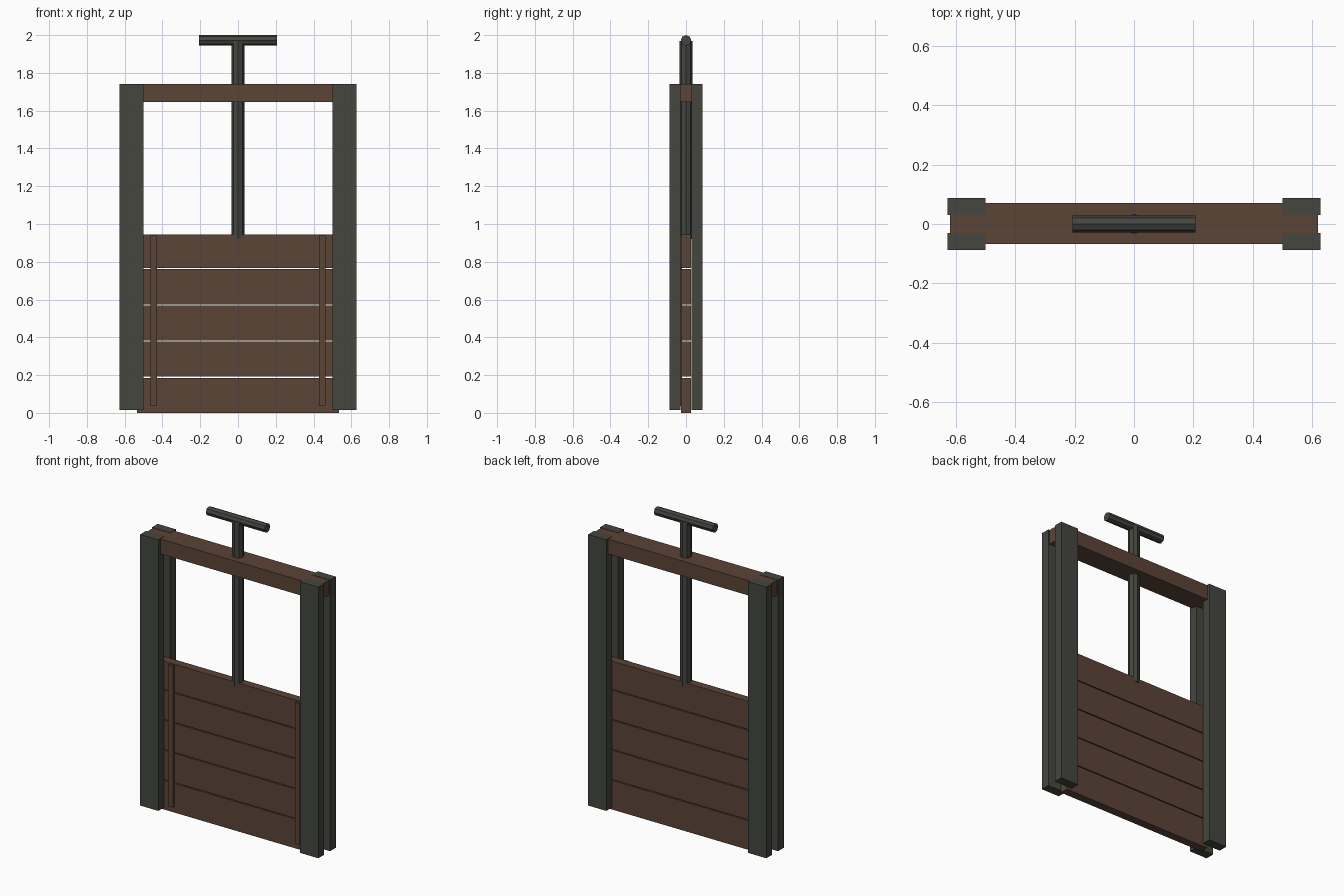
import bpy
import math

cube = bpy.data.objects.get("Cube")
if cube:
    bpy.data.objects.remove(cube, do_unlink=True)


def material(name, rgb):
    mat = bpy.data.materials.new(name)
    mat.use_nodes = True
    mat.diffuse_color = (*rgb, 1)
    mat.node_tree.nodes["Principled BSDF"].inputs["Base Color"].default_value = (*rgb, 1)
    return mat


WOOD = material("brown wood", (0.105, 0.058, 0.038))
IRON = material("dark grey iron", (0.058, 0.061, 0.049))


def box(name, x, y, z, mat):
    """Box given by its (min, max) extent on each axis."""
    spans = (x, y, z)
    bpy.ops.mesh.primitive_cube_add(size=1, location=[(a + b) / 2 for a, b in spans])
    obj = bpy.context.object
    obj.name = name
    obj.scale = [b - a for a, b in spans]
    bpy.ops.object.transform_apply(location=False, rotation=False, scale=True)
    obj.data.materials.append(mat)
    return obj


def bar(name, radius, length, location, rotation=(0, 0, 0)):
    """Faceted eight-sided bar."""
    bpy.ops.mesh.primitive_cylinder_add(vertices=8, radius=radius, depth=length,
                                        location=location, rotation=rotation)
    obj = bpy.context.object
    obj.name = name
    obj.data.materials.append(IRON)
    return obj


# Paired posts on each side, leaving a slot for the gate
for side, sx in (("left", 1), ("right", -1)):
    for face, sy in (("front", -1), ("back", 1)):
        box(f"{face}_{side}_post", sorted((sx * 0.5, sx * 0.628)),
            sorted((sy * 0.03, sy * 0.088)), (0.015, 1.742), IRON)
    # Thin batten holding the planks together
    box(f"{side}_batten", sorted((sx * 0.43, sx * 0.463)), (-0.042, -0.02),
        (0.037, 0.938), WOOD)

# Crossbeam
box("crossbeam", (-0.62, 0.62), (-0.068, 0.07), (1.645, 1.74), WOOD)

# Sliding gate planks
PITCH = 0.1915
for i in range(5):
    low = i * PITCH
    box(f"gate_plank_{i + 1}", (-0.535, 0.535), (-0.027, 0.027),
        (low, min(low + 0.186, 0.945)), WOOD)

# Lifting rod and its T handle
bar("lifting_rod", 0.034, 1.05, (0, 0, 1.445))
bar("handle", 0.028, 0.414, (0, 0, 1.972), (0, math.pi / 2, 0))
